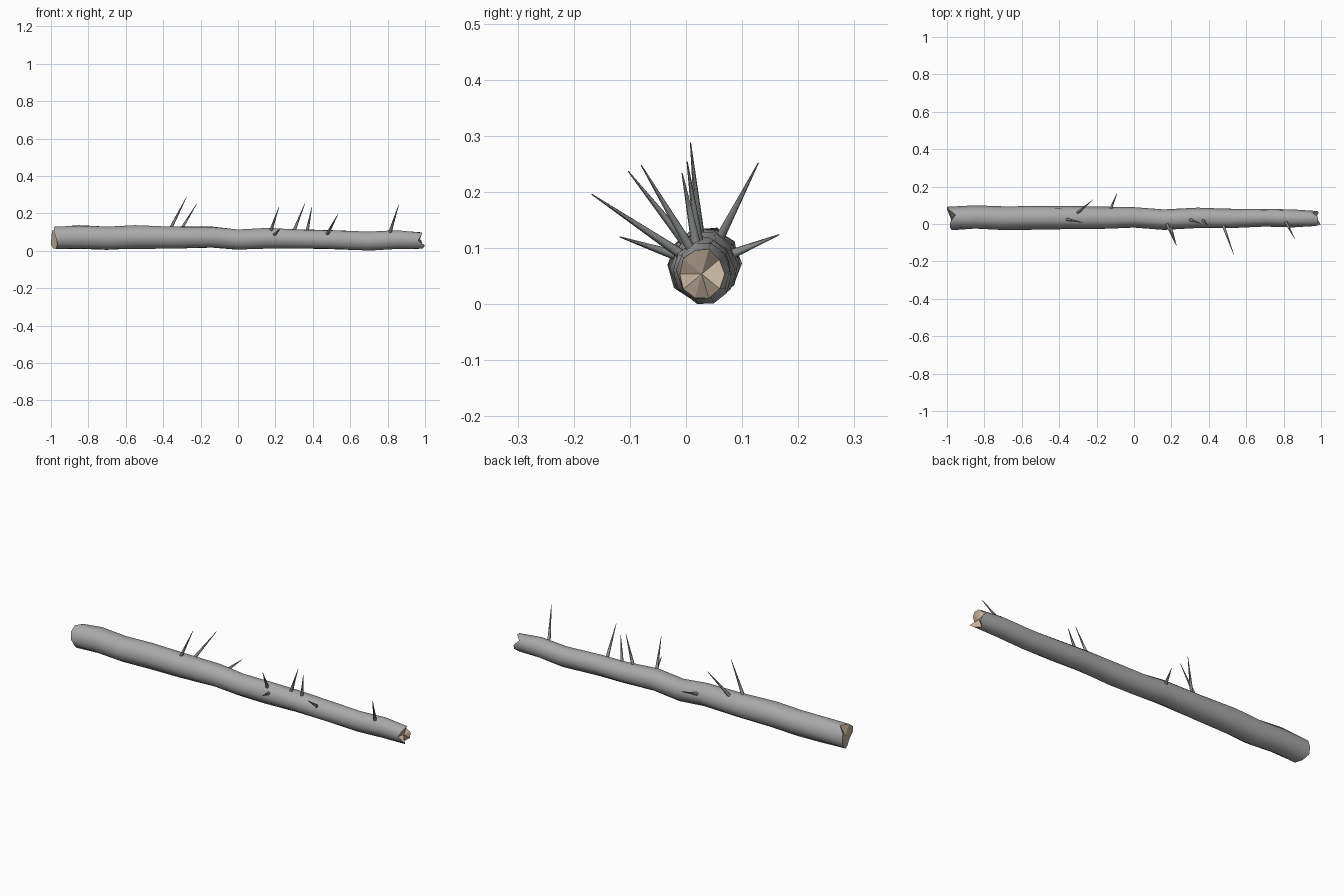
import bpy, bmesh, math
from mathutils import Vector

if "Cube" in bpy.data.objects:
    bpy.data.objects.remove(bpy.data.objects["Cube"])

SIDES = 10


def make_material(name, colour):
    m = bpy.data.materials.new(name)
    m.diffuse_color = (*colour, 1)
    m.use_nodes = True
    m.node_tree.nodes["Principled BSDF"].inputs["Base Color"].default_value = m.diffuse_color
    return m


wood = make_material("broken_wood", (0.55, 0.45, 0.34))
bark = make_material("dark_bark", (0.40, 0.40, 0.40))
thorn_grey = make_material("thorn_grey", (0.25, 0.26, 0.26))


def make_object(name, bm, material, angle=None, recalc=True):
    if recalc:
        bmesh.ops.recalc_face_normals(bm, faces=bm.faces)
    me = bpy.data.meshes.new(name)
    bm.to_mesh(me)
    bm.free()
    me.materials.append(material)
    ob = bpy.data.objects.new(name, me)
    bpy.context.collection.objects.link(ob)
    if angle:
        bpy.ops.object.select_all(action='DESELECT')
        ob.select_set(True)
        bpy.context.view_layer.objects.active = ob
        bpy.ops.object.shade_smooth_by_angle(angle=math.radians(angle))
    return ob


# Stations along the log: x, y low, y high, z low, z high
stations = [
    (-0.98, -.032, .092, .010, .130), (-0.85, -.026, .098, .010, .136),
    (-0.70, -.033, .095, .005, .130), (-0.55, -.029, .097, .010, .136),
    (-0.35, -.027, .096, .011, .130), (-0.14, -.027, .091, .017, .129),
    (0.00, -.019, .091, .005, .114), (0.16, -.030, .079, .012, .122),
    (0.34, -.022, .086, .011, .114), (0.50, -.024, .081, .009, .110),
    (0.70, -.013, .082, .000, .102), (0.85, -.017, .078, .010, .110),
    (0.975, -.012, .068, .010, .098)]

# Jagged outward offset of each end ring, starting at +y and turning to +z
left_jag = [.018, .014, -.026, .002, .004, -.006, -.016, -.008, .008, .020]
right_jag = [.006, -.020, .006, .010, .004, -.012, .024, .012, -.014, .012]


def ring(bm, st, i):
    x, y0, y1, z0, z1 = st
    vs = []
    for k in range(SIDES):
        a = 2 * math.pi * k / SIDES
        r = 1 + 0.03 * math.sin(3 * k + 1.7 * i)
        dx = 0
        if i == 0:
            dx = -left_jag[k]
        elif i == len(stations) - 1:
            dx = right_jag[k]
        vs.append(bm.verts.new((
            x + dx, (y0 + y1) / 2 + (y1 - y0) / 2 * r * math.cos(a),
            max(0, (z0 + z1) / 2 + (z1 - z0) / 2 * r * math.sin(a) * 1.03))))
    return vs


# Bark tube
bm = bmesh.new()
rings = [ring(bm, s, i) for i, s in enumerate(stations)]
for a, b in zip(rings, rings[1:]):
    for k in range(SIDES):
        n = (k + 1) % SIDES
        bm.faces.new((a[k], a[n], b[n], b[k]))
ends = [[v.co.copy() for v in rings[0]], [v.co.copy() for v in rings[-1]]]
# Facing is fixed on the closed tube, then the temporary caps are removed
caps = [bm.faces.new(rings[0]), bm.faces.new(rings[-1])]
bmesh.ops.recalc_face_normals(bm, faces=bm.faces)
bmesh.ops.delete(bm, geom=caps, context='FACES_ONLY')
make_object("log_bark", bm, bark, 60, recalc=False)

# Splintered end faces, hollowed slightly towards the middle
for name, pts, sign in (("left_break", ends[0], -1), ("right_break", ends[1], 1)):
    bm = bmesh.new()
    vs = [bm.verts.new(p) for p in pts]
    mid = sum(pts, Vector()) / SIDES
    mid.x -= sign * 0.008
    c = bm.verts.new(mid)
    for k in range(SIDES):
        tri = [vs[k], vs[(k + 1) % SIDES], c]
        bm.faces.new(tri if sign > 0 else tri[::-1])
    make_object(name, bm, wood, recalc=False)

# Thorns: base point, tip point
thorns = [
    ((-.360, .025, .120), (-.275, .008, .288)),
    ((-.305, .057, .112), (-.220, .129, .252)),
    ((-.126, .078, .088), (-.090, .166, .124)),
    ((.175, .002, .105), (.220, -.103, .237)),
    ((.195, -.018, .087), (.228, -.118, .120)),
    ((.300, .023, .107), (.358, .002, .254)),
    ((.370, .018, .107), (.395, -.007, .234)),
    ((.478, -.010, .090), (.535, -.168, .196)),
    ((.813, .008, .100), (.860, -.080, .248))]

for i, (base, tip) in enumerate(thorns):
    base, tip = Vector(base), Vector(tip)
    d = tip - base
    bm = bmesh.new()
    bmesh.ops.create_cone(bm, cap_ends=True, segments=6, radius1=0.009,
                          radius2=0.001, depth=d.length)
    ob = make_object(f"thorn_{i + 1}", bm, thorn_grey, 65)
    ob.location = (base + tip) / 2
    ob.rotation_euler = d.to_track_quat('Z', 'Y').to_euler()
